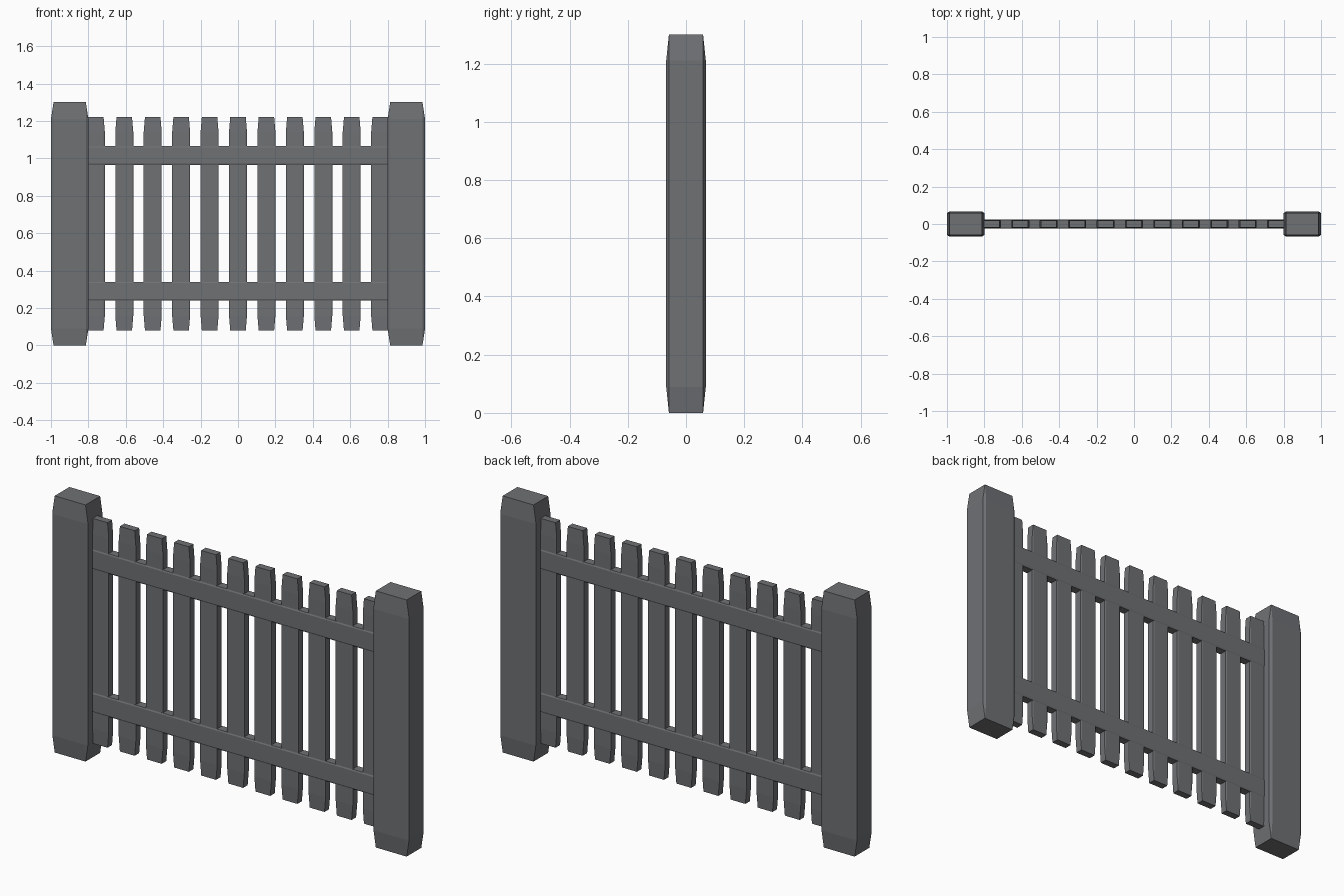
import bpy
import bmesh
from mathutils import Vector

if "Cube" in bpy.data.objects:
    bpy.data.objects.remove(bpy.data.objects["Cube"], do_unlink=True)

# Single weathered grey for the whole fence
grey = bpy.data.materials.new("weathered_grey")
grey.use_nodes = True
grey.diffuse_color = (0.16, 0.165, 0.175, 1)
grey.node_tree.nodes["Principled BSDF"].inputs["Base Color"].default_value = grey.diffuse_color

CHAMFER = 0.137  # share of each half size that is cut away at the edges


def chamfered_block(name, center, half_size):
    """Chamfered cube stretched to size, so long parts get long tapered ends."""
    bm = bmesh.new()
    bmesh.ops.create_cube(bm, size=2)
    bmesh.ops.bevel(bm, geom=bm.edges[:], offset=CHAMFER, segments=1,
                    affect='EDGES', clamp_overlap=True)
    bmesh.ops.scale(bm, vec=Vector(half_size), verts=bm.verts[:])
    bmesh.ops.recalc_face_normals(bm, faces=bm.faces[:])
    mesh = bpy.data.meshes.new(name)
    bm.to_mesh(mesh)
    bm.free()
    mesh.materials.append(grey)
    obj = bpy.data.objects.new(name, mesh)
    obj.location = center
    bpy.context.collection.objects.link(obj)
    return obj


# Thick end posts
for side, x in (("left", 0.9), ("right", -0.9)):
    chamfered_block(side + "_post", (x, 0, 0.65), (0.1, 0.068, 0.65))

# Evenly spaced pickets
for i in range(11):
    chamfered_block(f"picket_{i + 1}", ((i - 5) * 0.152, 0, 0.65),
                    (0.048, 0.021, 0.57))

# Horizontal rails, running into the posts
for level, z in (("upper", 1.015), ("lower", 0.29)):
    chamfered_block(level + "_rail", (0, 0, z), (0.915, 0.024, 0.05))
